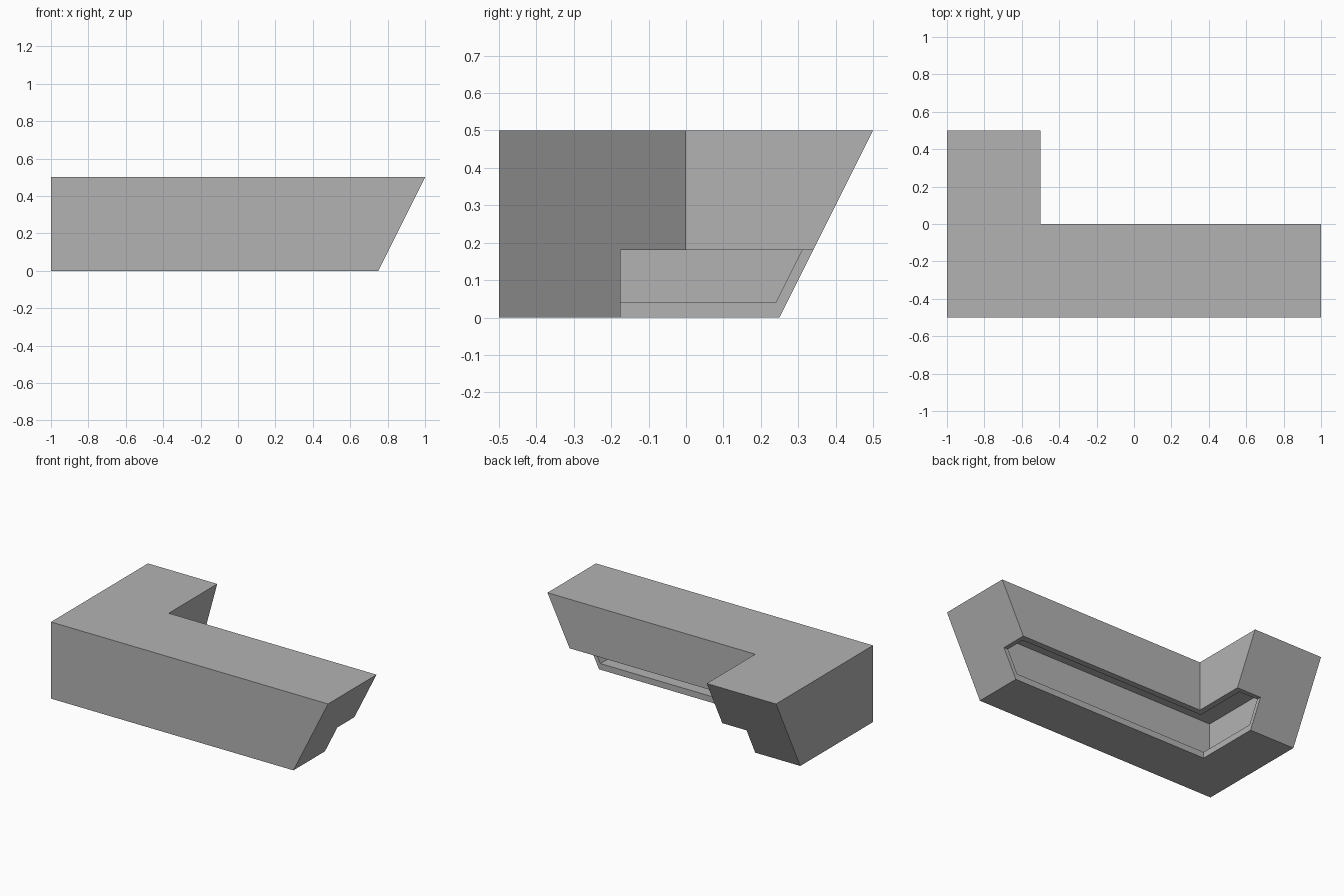
import bpy, bmesh

cube = bpy.data.objects.get("Cube")
if cube:
    bpy.data.objects.remove(cube, do_unlink=True)

grey = bpy.data.materials.new("plain grey")
grey.use_nodes = True
COLOUR = (0.45, 0.45, 0.45, 1)
grey.diffuse_color = COLOUR
grey.node_tree.nodes["Principled BSDF"].inputs["Base Color"].default_value = COLOUR

# Cross-sections as (distance from the outer walls, height)
WALL, END_WALL, TOE, STEP = 0.04, 0.03, 0.325, 0.18
OUTER = [(0, 0), (TOE, 0), (TOE, STEP), (0.5, STEP), (0.5, 0.5), (0, 0.5)]
INNER = [(WALL, WALL), (TOE, WALL), (TOE, STEP),
         (0.5 - WALL, STEP), (0.5 - WALL, 0.5 - WALL), (WALL, 0.5 - WALL)]

bm = bmesh.new()


def skin(profile, inset):
    """Sweep a section round the corner, leaving the toe recess open."""
    rings = [
        [bm.verts.new((d - 1, 0.25 + z / 2 - inset, z)) for d, z in profile],
        [bm.verts.new((d - 1, d - 0.5, z)) for d, z in profile],
        [bm.verts.new((0.75 + z / 2 - inset, d - 0.5, z)) for d, z in profile],
    ]
    for a, b in zip(rings, rings[1:]):
        for i in (0, 3, 4, 5):
            j = (i + 1) % 6
            bm.faces.new((a[i], a[j], b[j], b[i]))
    # Sloping end walls
    bm.faces.new(rings[0])
    bm.faces.new(rings[2])
    leg, corner, bar = rings
    return leg[1:4] + [corner[3]] + bar[3:0:-1] + [corner[1]]


# Hollow shell: outer and inner skins joined by a rim round the recess
outer_rim = skin(OUTER, 0)
inner_rim = skin(INNER, END_WALL)
for i in range(len(outer_rim)):
    j = (i + 1) % len(outer_rim)
    bm.faces.new((outer_rim[i], outer_rim[j], inner_rim[j], inner_rim[i]))
bmesh.ops.recalc_face_normals(bm, faces=bm.faces)

mesh = bpy.data.meshes.new("corner_counter")
bm.to_mesh(mesh)
bm.free()
mesh.materials.append(grey)
counter = bpy.data.objects.new("corner_counter", mesh)
bpy.context.collection.objects.link(counter)
